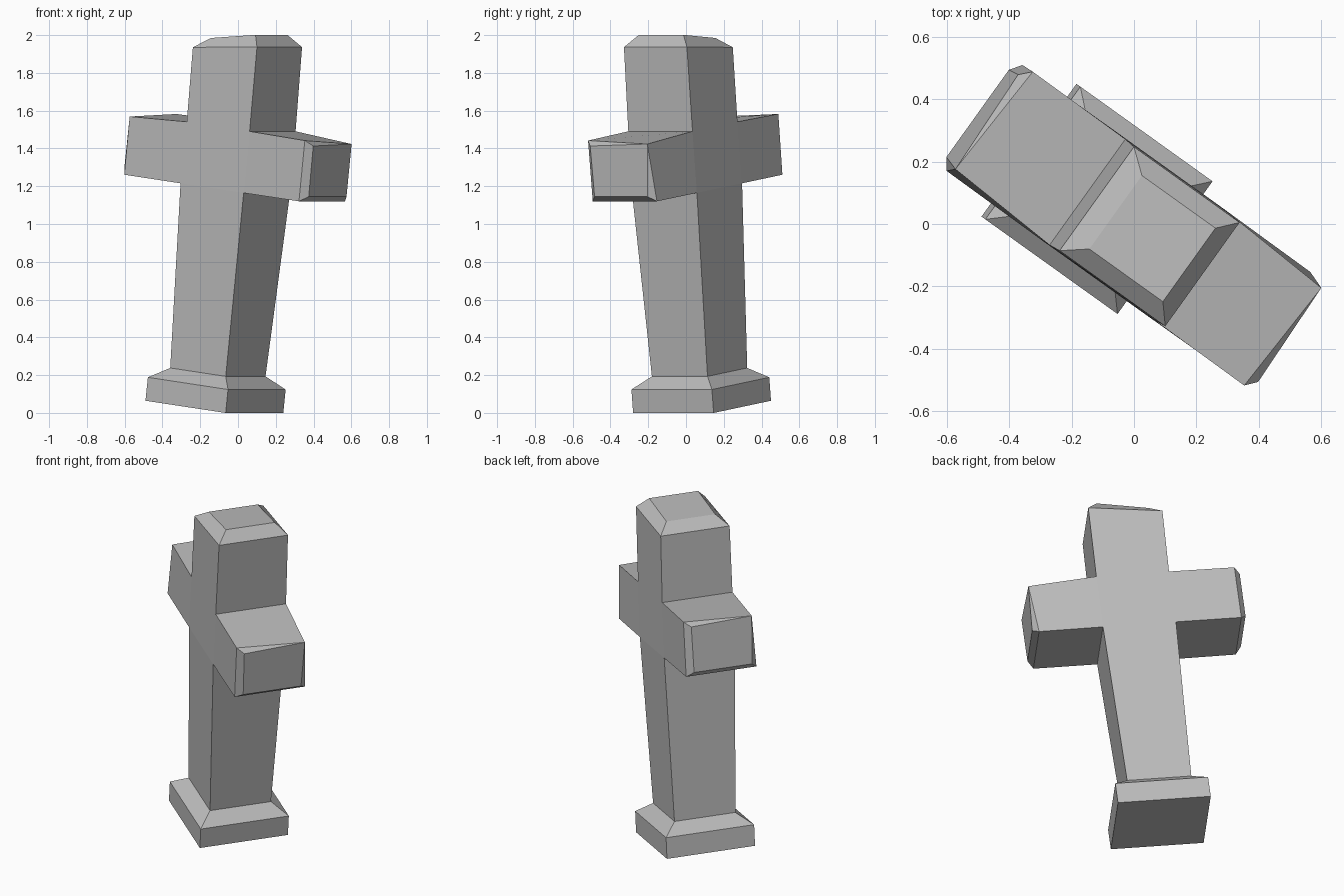
import bpy, bmesh
from math import radians
from mathutils import Matrix, Vector

cube = bpy.data.objects.get("Cube")
if cube:
    bpy.data.objects.remove(cube, do_unlink=True)

stone = bpy.data.materials.new("grey stone")
stone.use_nodes = True
colour = (0.5, 0.5, 0.5, 1)
stone.diffuse_color = colour
stone.node_tree.nodes["Principled BSDF"].inputs["Base Color"].default_value = colour

bm = bmesh.new()


def level(height, half_w, half_d, shift=0, rise=0):
    """Rectangular ring around the post: front left, front right, back right, back left."""
    corners = ((-1, -1), (1, -1), (1, 1), (-1, 1))
    return [bm.verts.new((shift + i * half_w, j * half_d, height + i * rise)) for i, j in corners]


def bridge(a, b, skip=()):
    for i in range(4):
        if i not in skip:
            j = (i + 1) % 4
            bm.faces.new((a[i], a[j], b[j], b[i]))


# Plinth, tapering post and chamfered cap, open where the arms leave
rings = [
    level(0, 0.263, 0.262),
    level(0.125, 0.263, 0.262),
    level(0.185, 0.182, 0.181),
    level(1.166, 0.207, 0.211, -0.007),
    level(1.494, 0.206, 0.209, -0.009),
    level(1.916, 0.207, 0.205, -0.02, 0.026),
    level(1.974, 0.143, 0.145, -0.016, 0.026),
]
for n in range(len(rings) - 1):
    bridge(rings[n], rings[n + 1], skip=(1, 3) if n == 3 else ())
bm.faces.new(rings[0][::-1])
bm.faces.new(rings[-1])


# Arms with chamfered ends; one upper corner of each comes to a single point
def arm(side, edge, tip, root):
    def corner(u, v, h):
        return bm.verts.new((side * u, side * v, h))
    shared = corner(tip - 0.012, 0.187, 1.474)
    outer = [corner(edge, -0.21, 1.166), corner(edge, 0.208, 1.166),
             shared, corner(edge, -0.212, 1.49)]
    inner = [corner(tip, -0.172, 1.195), corner(tip, 0.172, 1.195),
             shared, corner(tip, -0.177, 1.465)]
    bridge(root, outer)
    bridge(outer, inner, skip=(1, 2))
    bm.faces.new((outer[1], shared, inner[1]))
    bm.faces.new((shared, outer[3], inner[3]))
    bm.faces.new(inner)


low, high = rings[3], rings[4]
arm(1, 0.562, 0.595, (low[1], low[2], high[2], high[1]))
arm(-1, 0.585, 0.615, (low[3], low[0], high[0], high[3]))

# Lean the cross to one side and turn it
bmesh.ops.transform(bm, verts=bm.verts, matrix=(
    Matrix.Translation(Vector((-0.125, 0.085, 0.032)))
    @ Matrix.Rotation(radians(-35.6), 4, "Z") @ Matrix.Rotation(radians(7.05), 4, "Y")))
bmesh.ops.recalc_face_normals(bm, faces=bm.faces)

mesh = bpy.data.meshes.new("stone_cross")
bm.to_mesh(mesh)
bm.free()
mesh.materials.append(stone)
bpy.context.collection.objects.link(bpy.data.objects.new("stone_cross", mesh))
